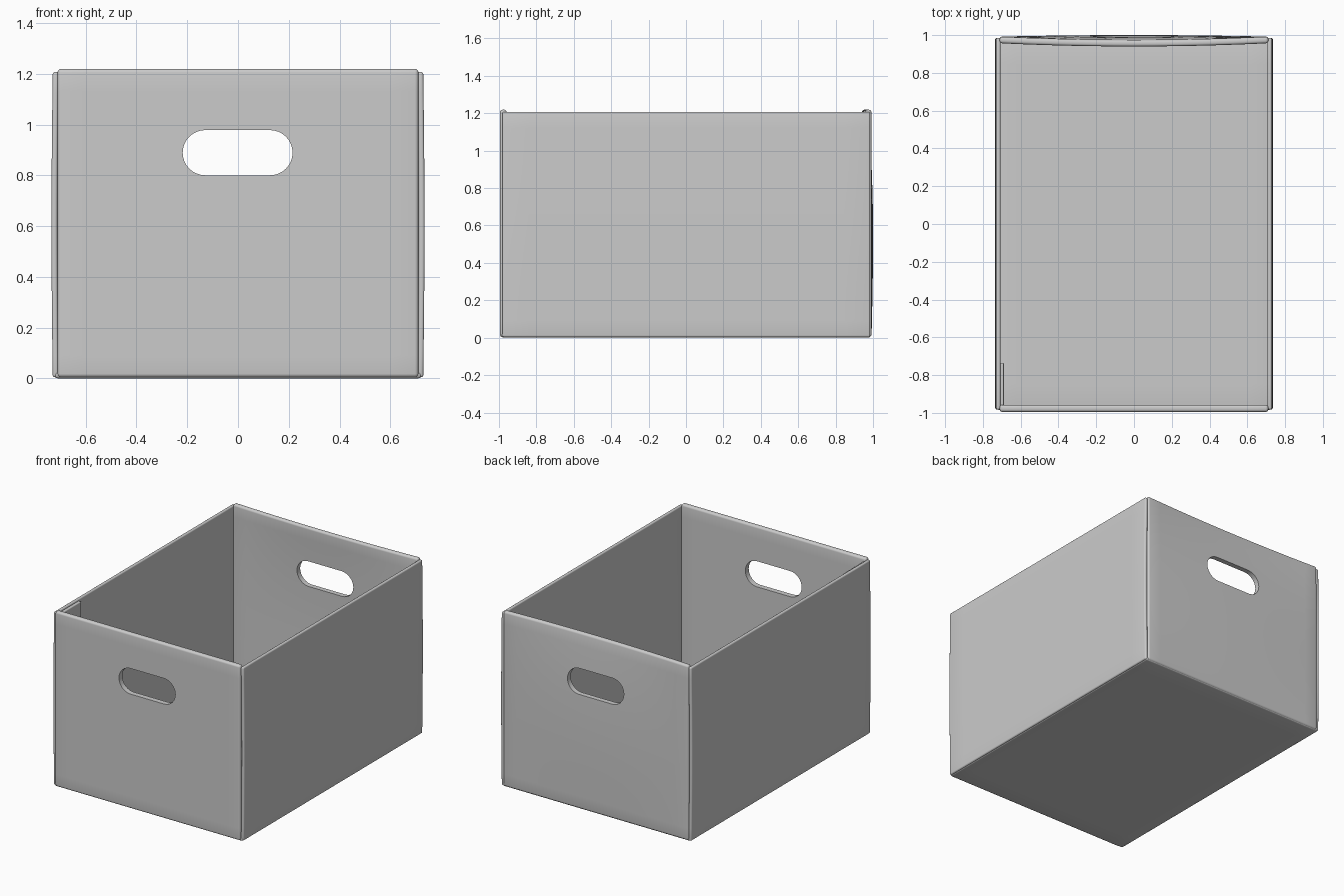
import bpy, bmesh, math
from mathutils import Vector

if "Cube" in bpy.data.objects:
    bpy.data.objects.remove(bpy.data.objects["Cube"])


def panel(name, lo, hi, bevel=0.011):
    """Rounded board between two corners, sliced so it can be bowed."""
    lo, hi = Vector(lo), Vector(hi)
    bm = bmesh.new()
    bmesh.ops.create_cube(bm, size=1)
    for v in bm.verts:
        v.co = Vector([(lo[i] + hi[i]) / 2 + v.co[i] * (hi[i] - lo[i]) for i in range(3)])
    bmesh.ops.bevel(bm, geom=bm.edges[:], offset=bevel, segments=4,
                    profile=0.5, affect='EDGES')
    for axis in range(3):
        span = hi[axis] - lo[axis]
        if span < 0.1:
            continue
        normal = Vector([1.0 if i == axis else 0.0 for i in range(3)])
        for k in range(1, 14):
            point = lo.copy()
            point[axis] += span * k / 14
            bmesh.ops.bisect_plane(bm, geom=bm.verts[:] + bm.edges[:] + bm.faces[:],
                                   plane_co=point, plane_no=normal)
    bmesh.ops.recalc_face_normals(bm, faces=bm.faces[:])
    mesh = bpy.data.meshes.new(name)
    bm.to_mesh(mesh)
    bm.free()
    obj = bpy.data.objects.new(name, mesh)
    bpy.context.collection.objects.link(obj)
    return obj


def handle_cutter(y):
    """Rounded slot prism passing through an end wall."""
    bm = bmesh.new()
    ring = []
    r = 0.089
    for cx, cz, start in ((0.126, 0.889, -90), (-0.129, 0.889, 90)):
        for k in range(17):
            a = math.radians(start + 180 * k / 16)
            ring.append(bm.verts.new((cx + r * math.cos(a), y - 0.15, cz + r * math.sin(a))))
    face = bm.faces.new(ring)
    new = bmesh.ops.extrude_face_region(bm, geom=[face])['geom']
    bmesh.ops.translate(bm, vec=(0, 0.3, 0),
                        verts=[g for g in new if isinstance(g, bmesh.types.BMVert)])
    bmesh.ops.recalc_face_normals(bm, faces=bm.faces[:])
    mesh = bpy.data.meshes.new("handle_cutter")
    bm.to_mesh(mesh)
    bm.free()
    obj = bpy.data.objects.new("handle_cutter", mesh)
    bpy.context.collection.objects.link(obj)
    obj.hide_render = True
    return obj


def finish(obj, bow=None):
    if bow:
        for v in obj.data.vertices:
            v.co += Vector(bow(v.co))
    bpy.ops.object.select_all(action='DESELECT')
    obj.select_set(True)
    bpy.context.view_layer.objects.active = obj
    bpy.ops.object.shade_smooth_by_angle(angle=math.radians(35))


def cut_handle(obj, y):
    cutter = handle_cutter(y)
    mod = obj.modifiers.new("handle", 'BOOLEAN')
    mod.operation, mod.solver, mod.object = 'DIFFERENCE', 'EXACT', cutter
    bpy.context.view_layer.objects.active = obj
    bpy.ops.object.modifier_apply(modifier=mod.name)
    bpy.data.objects.remove(cutter, do_unlink=True)


def belly(z):
    return math.sin(math.pi * min(max(z / 1.21, 0), 1))


# Floor
finish(panel("floor", (-0.722, -0.985, 0), (0.722, 0.985, 0.025)))

# Long side walls, gently bulging outwards
for name, s in (("left_wall", -1), ("right_wall", 1)):
    xs = sorted((s * 0.707, s * 0.730))
    wall = panel(name, (xs[0], -0.982, 0.004), (xs[1], 0.985, 1.207), 0.009)
    finish(wall, lambda p, s=s: (s * 0.005 * belly(p.z), 0, 0))

# Front wall with handle slot
front = panel("front_wall", (-0.711, -0.995, 0.004), (0.711, -0.958, 1.219), 0.014)
cut_handle(front, -0.975)
finish(front)

# Back wall with handle slot: belly outwards, top edge sagging inwards
back = panel("back_wall", (-0.711, 0.957, 0.004), (0.711, 0.992, 1.219), 0.014)
cut_handle(back, 0.975)


def back_bow(p):
    across = 1 - min(abs(p.x) / 0.711, 1) ** 2
    return (0, across * (0.009 * belly(p.z) - 0.018 * max(p.z / 1.219, 0) ** 4), 0)


finish(back, back_bow)

# Tucked flap inside the front left corner
finish(panel("corner_flap", (-0.712, -0.965, 0.02), (-0.689, -0.735, 1.195), 0.006))
